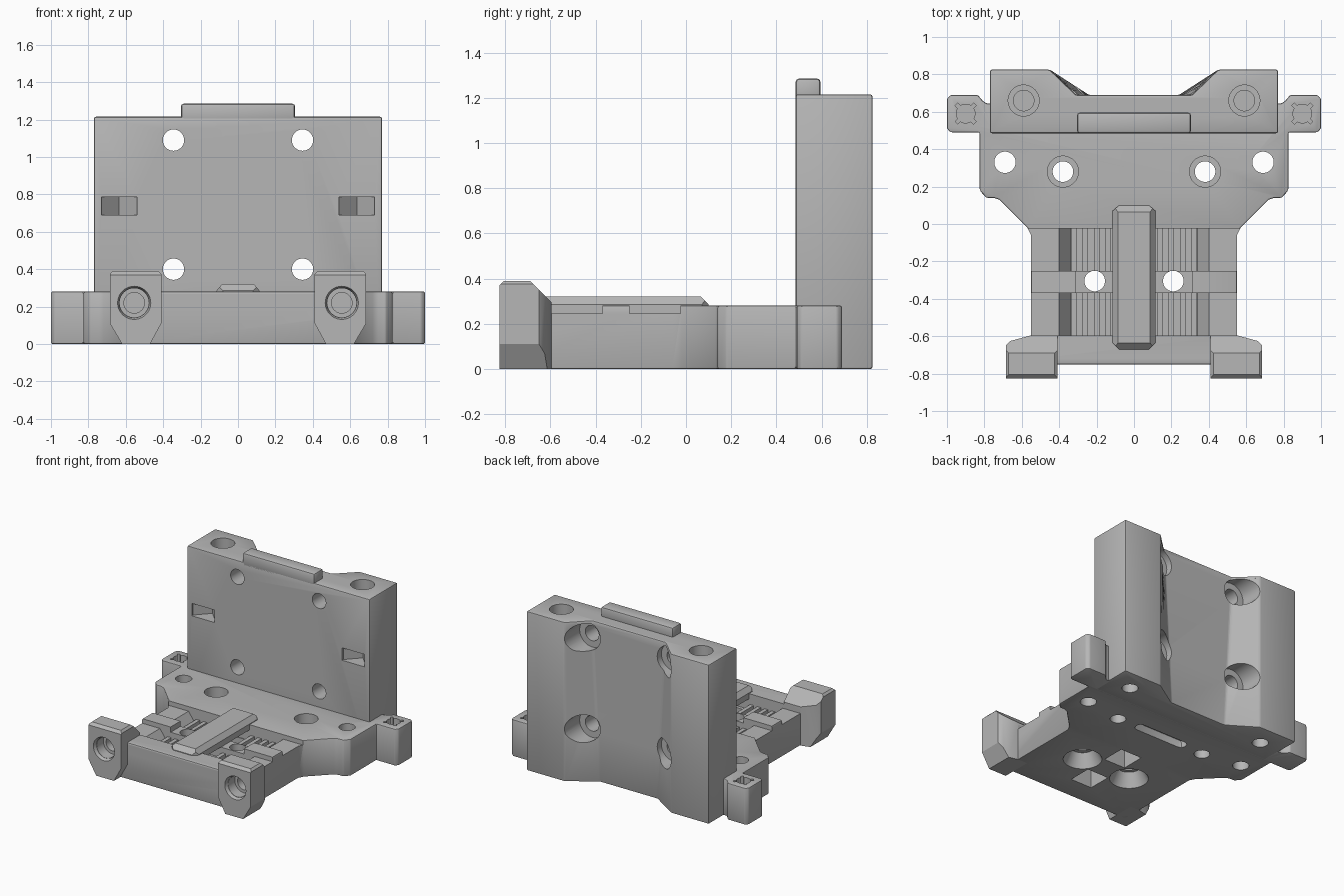
import bpy, bmesh, math
from mathutils import Matrix

old = bpy.data.objects.get("Cube")
if old:
    bpy.data.objects.remove(old, do_unlink=True)

GREY = (0.47, 0.47, 0.47, 1)
mat = bpy.data.materials.new("plain_grey")
mat.use_nodes = True
mat.diffuse_color = GREY
mat.node_tree.nodes["Principled BSDF"].inputs["Base Color"].default_value = GREY

# How a flat profile (a, b) and its depth c map to x, y, z
AXES = {"z": lambda a, b, c: (a, b, c),
        "y": lambda a, b, c: (a, c, b),
        "x": lambda a, b, c: (c, a, b)}


def make(name, bm):
    bmesh.ops.recalc_face_normals(bm, faces=bm.faces)
    mesh = bpy.data.meshes.new(name)
    bm.to_mesh(mesh)
    bm.free()
    mesh.materials.append(mat)
    ob = bpy.data.objects.new(name, mesh)
    bpy.context.collection.objects.link(ob)
    return ob


def prism(name, pts, lo, hi, axis="z", end_pts=None):
    """Extrude a profile along an axis, optionally lofting to a second one."""
    bm = bmesh.new()
    f = AXES[axis]
    a = [bm.verts.new(f(*p, lo)) for p in pts]
    b = [bm.verts.new(f(*p, hi)) for p in (end_pts or pts)]
    bm.faces.new(a)
    bm.faces.new(b)
    n = len(pts)
    for i in range(n):
        j = (i + 1) % n
        bm.faces.new((a[i], a[j], b[j], b[i]))
    return make(name, bm)


def box(name, x0, x1, y0, y1, z0, z1):
    return prism(name, [(x0, y0), (x1, y0), (x1, y1), (x0, y1)], z0, z1)


def tube(a, b, r, lo, hi, axis="z", r2=None):
    """Round cutter, tapered when r2 is given."""
    ring = [(math.cos(t * math.tau / 40), math.sin(t * math.tau / 40)) for t in range(40)]
    end = r if r2 is None else r2
    return prism("cutter", [(a + r * c, b + r * s) for c, s in ring], lo, hi, axis,
                 [(a + end * c, b + end * s) for c, s in ring])


def mirrored(half):
    return half + [(-x, y) for x, y in reversed(half)]


def apply(ob, mod):
    bpy.context.view_layer.objects.active = ob
    bpy.ops.object.modifier_apply(modifier=mod.name)


def bevel(ob, width, segments=2):
    mod = ob.modifiers.new("soft_edges", "BEVEL")
    mod.width, mod.segments = width, segments
    mod.limit_method, mod.angle_limit = "ANGLE", math.radians(30)
    apply(ob, mod)


def cut(ob, cutter, operation="DIFFERENCE"):
    mod = ob.modifiers.new("cut", "BOOLEAN")
    mod.operation, mod.solver, mod.object = operation, "EXACT", cutter
    apply(ob, mod)
    bpy.data.objects.remove(cutter, do_unlink=True)


# Base plate with ears, waist and front bar
base = prism("base_plate", mirrored([
    (0.55, -0.75), (0.55, -0.06), (0.57, -0.02), (0.72, 0.13), (0.75, 0.14),
    (0.79, 0.14), (0.825, 0.18), (0.825, 0.49), (0.98, 0.49), (1.0, 0.51),
    (1.0, 0.67), (0.98, 0.69), (0.835, 0.69), (0.81, 0.66), (0.79, 0.645),
    (0.75, 0.645), (0.75, 0.515)]), 0, 0.28)
bevel(base, 0.008)

# Two belt channels with sloped ends, running under the cap
for y0, y1 in ((-0.595, -0.37), (-0.25, -0.025)):
    cut(base, prism("cutter", mirrored([
        (0.34, 0.16), (0.4, 0.245), (0.6, 0.245), (0.6, 0.4)]), y0, y1, "y"))
cut(base, box("cutter", -0.31, 0.31, -0.38, -0.24, 0.24, 0.4))

# Pockets under the plate
for y in (-0.12, -0.48):
    cut(base, box("cutter", -0.09, 0.09, y - 0.09, y + 0.09, -0.1, 0.21))
slot = box("cutter", -0.22, 0.22, 0.25, 0.33, -0.1, 0.06)
bevel(slot, 0.03)
cut(base, slot)

# Screw holes, counterbores and ear sockets
for s in (-1, 1):
    cut(base, tube(s * 0.21, -0.305, 0.055, -0.1, 0.4))
    cut(base, tube(s * 0.21, -0.305, 0.14, -0.01, 0.1, r2=0.085))
    cut(base, tube(s * 0.38, 0.28, 0.055, -0.1, 0.4))
    cut(base, tube(s * 0.38, 0.28, 0.083, 0.2, 0.4))
    cut(base, tube(s * 0.69, 0.33, 0.057, -0.1, 0.4))
    cut(base, tube(s * 0.9, 0.59, 0.05, 0.2, 0.4))
    for turn in (45, 135):
        key = box("cutter", -0.07, 0.07, -0.01, 0.01, 0.2, 0.4)
        key.data.transform(Matrix.Translation((s * 0.9, 0.59, 0))
                           @ Matrix.Rotation(math.radians(turn), 4, "Z"))
        cut(base, key)

# Belt teeth on the channel floors
bm = bmesh.new()
for s in (-1, 1):
    for y in (-0.4825, -0.1375):
        for i in range(4):
            bmesh.ops.create_cube(bm, size=1, matrix=Matrix.Translation(
                (s * (0.14 + i * 0.06), y, 0.178)) @ Matrix.Diagonal((0.03, 0.225, 0.044, 1)))
make("belt_teeth", bm)

# Bevelled cap bridging the belt channels
cap = prism("belt_cap", mirrored([
    (0.115, 0.24), (0.115, 0.285), (0.085, 0.32)]), -0.67, 0.1, "y")
for lo, hi in ((-0.67, -0.635), (0.1, 0.065)):
    cut(cap, prism("cutter", [(lo, 0.285), (hi, 0.32), (hi, 0.4), (2 * lo - hi, 0.4),
                              (2 * lo - hi, 0.285)], -0.2, 0.2, "x"))
for y, inner in ((-0.67, -0.635), (0.1, 0.07)):
    for s in (-1, 1):
        cut(cap, prism("cutter", [(s * 0.08, y), (s * 0.115, inner), (s * 0.2, inner),
                                  (s * 0.2, 2 * y - inner), (s * 0.08, 2 * y - inner)], 0.2, 0.4))

# Upright block with a shallow recess down its back
lower = [(0.77, 0.485), (0.77, 0.825), (0.45, 0.825), (0.24, 0.69)]
upper = lower[:3] + [(0.31, 0.69)]
block = prism("upright_block", mirrored(lower), 0, 1.215, "z", mirrored(upper))
bevel(block, 0.01)

for s in (-1, 1):
    # Cross holes, counterbored from behind
    for z in (0.4, 1.09):
        cut(block, tube(s * 0.345, z, 0.057, 0.3, 1.0, "y"))
        cut(block, tube(s * 0.345, z, 0.105, 0.64, 1.0, "y"))
    # Rod sockets from above and below
    cut(block, tube(s * 0.59, 0.66, 0.083, 0.98, 1.4))
    cut(block, tube(s * 0.59, 0.66, 0.055, 0.85, 1.1))
    cut(block, tube(s * 0.59, 0.66, 0.057, -0.1, 0.25))
    # Cable tie notch in the front face
    cut(block, prism("cutter", [(s * 0.54, 0.4), (s * 0.54, 0.5), (s * 0.635, 0.6),
                                (s * 0.73, 0.5), (s * 0.73, 0.4)], 0.69, 0.785))

lip = box("top_lip", -0.305, 0.305, 0.485, 0.595, 1.18, 1.285)
bevel(lip, 0.015)

# Front feet: plan, front and side profiles intersected, then bored
shaded = [base, block, lip, cap]
for s, side in ((1, "left"), (-1, "right")):
    foot = prism(side + "_front_foot", [(s * x, y) for x, y in (
        (0.41, -0.825), (0.685, -0.825), (0.685, -0.65), (0.66, -0.625),
        (0.55, -0.595), (0.41, -0.595))], 0, 0.39)
    cut(foot, prism("cutter", [(s * x, z) for x, z in (
        (0.47, 0), (0.62, 0), (0.685, 0.11), (0.685, 0.375), (0.67, 0.39),
        (0.425, 0.39), (0.41, 0.375), (0.41, 0.11))], -1, 0, "y"), "INTERSECT")
    cut(foot, prism("cutter", [(-0.69, 0.39), (-0.595, 0.295), (-0.5, 0.295),
                               (-0.5, 0.5), (-0.69, 0.5)], -1, 1, "x"))
    cut(foot, prism("cutter", [(-0.9, 0.37), (-0.825, 0.37), (-0.805, 0.39),
                               (-0.805, 0.5), (-0.9, 0.5)], -1, 1, "x"))
    for target in (foot, base):
        cut(target, tube(s * 0.555, 0.22, 0.094, -0.84, -0.8, "y", 0.08))
        cut(target, tube(s * 0.555, 0.22, 0.078, -0.85, -0.72, "y"))
        cut(target, tube(s * 0.555, 0.22, 0.055, -0.85, -0.65, "y"))
    shaded.append(foot)

# Clamp pads beside the belt screws
for s, side in ((1, "left"), (-1, "right")):
    pad = prism(side + "_clamp_pad", [(s * x, z) for x, z in (
        (0.31, 0.2), (0.545, 0.2), (0.545, 0.28), (0.31, 0.28))], -0.37, -0.25, "y")
    bevel(pad, 0.006, 1)
    shaded.append(pad)

# Smooth the round bores and keep the corners sharp
for ob in bpy.context.view_layer.objects:
    ob.select_set(ob in shaded)
bpy.context.view_layer.objects.active = base
bpy.ops.object.shade_smooth_by_angle(angle=math.radians(30))
